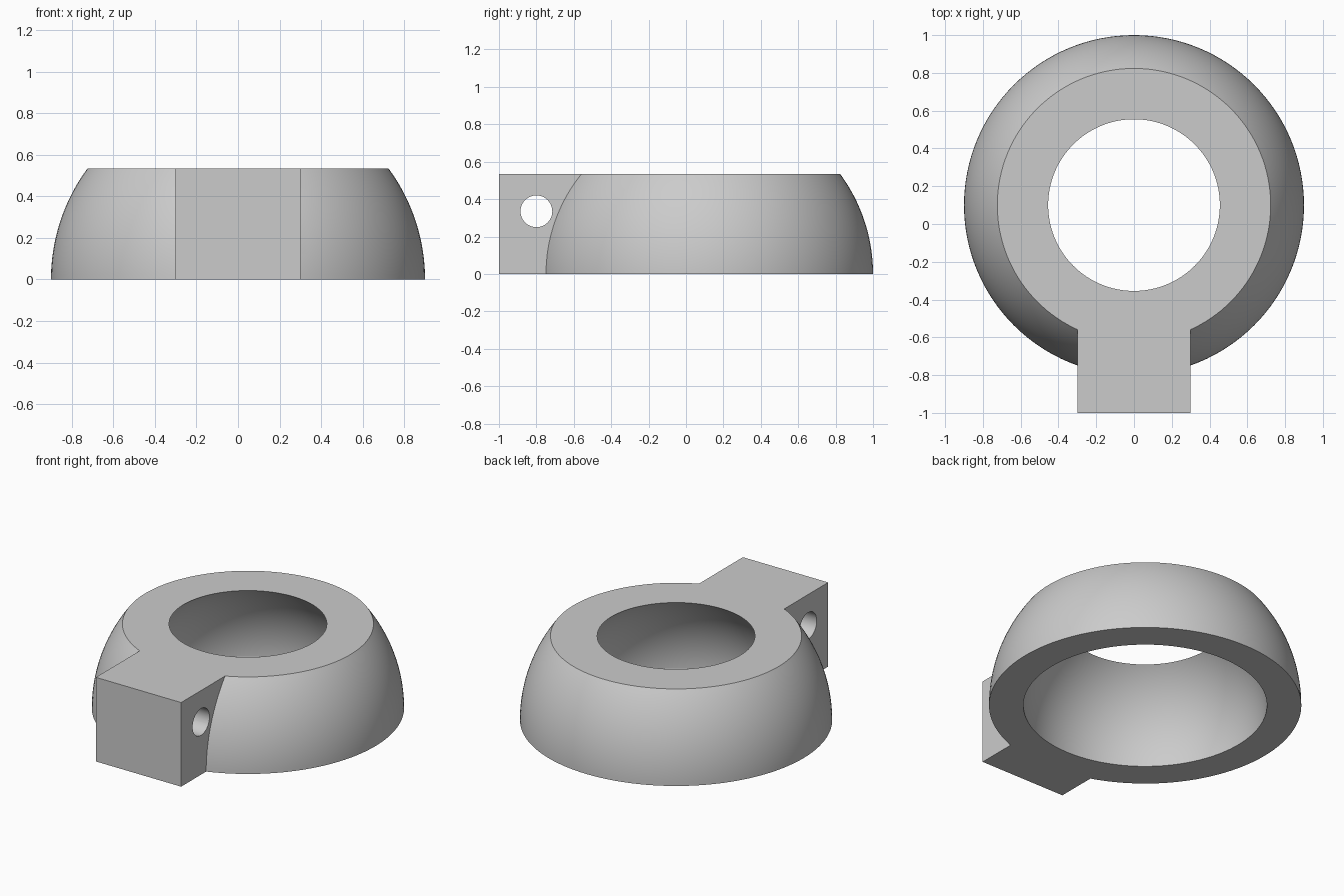
import bpy, bmesh
from math import sin, cos, asin, pi
from mathutils import Matrix, Vector

cube = bpy.data.objects.get("Cube")
if cube:
    bpy.data.objects.remove(cube, do_unlink=True)

HEIGHT = 0.535
CENTRE = Vector((0, 0.1, 0))
OUTER, INNER = 0.9, 0.702

grey = bpy.data.materials.new("plain grey")
grey.use_nodes = True
grey.diffuse_color = (0.6, 0.6, 0.6, 1)
grey.node_tree.nodes["Principled BSDF"].inputs["Base Color"].default_value = (0.6, 0.6, 0.6, 1)


def make_object(name, bm):
    bmesh.ops.recalc_face_normals(bm, faces=bm.faces)
    mesh = bpy.data.meshes.new(name)
    bm.to_mesh(mesh)
    bm.free()
    mesh.materials.append(grey)
    obj = bpy.data.objects.new(name, mesh)
    bpy.context.collection.objects.link(obj)
    return obj


def sphere_slice(name, radius, z0, z1, rings=24, sides=128):
    """Solid slice of a sphere between two heights."""
    bm = bmesh.new()
    a0, a1 = asin(z0 / radius), asin(z1 / radius)
    loops = []
    for i in range(rings + 1):
        a = a0 + (a1 - a0) * i / rings
        z = z0 if i == 0 else z1 if i == rings else radius * sin(a)
        loops.append([bm.verts.new(CENTRE + Vector((radius * cos(a) * cos(2 * pi * k / sides),
                                                    radius * cos(a) * sin(2 * pi * k / sides), z)))
                      for k in range(sides)])
    for low, high in zip(loops, loops[1:]):
        for k in range(sides):
            n = (k + 1) % sides
            bm.faces.new((low[k], low[n], high[n], high[k]))
    bm.faces.new(loops[0])
    bm.faces.new(loops[-1])
    return make_object(name, bm)


def combine(target, other, operation):
    mod = target.modifiers.new(other.name, "BOOLEAN")
    mod.object, mod.operation, mod.solver = other, operation, "EXACT"
    bpy.context.view_layer.objects.active = target
    bpy.ops.object.modifier_apply(modifier=mod.name)
    bpy.data.objects.remove(other, do_unlink=True)


# Domed ring body
collar = sphere_slice("domed_collar", OUTER, 0, HEIGHT)

# Square lug at the front
bm = bmesh.new()
bmesh.ops.create_cube(bm, size=1, matrix=Matrix.Translation((0, -0.7, HEIGHT / 2))
                      @ Matrix.Diagonal((0.6, 0.6, HEIGHT, 1)))
combine(collar, make_object("front_lug", bm), "UNION")

# Spherical socket open at top and bottom
combine(collar, sphere_slice("socket_cutter", INNER, -0.1, HEIGHT + 0.08), "DIFFERENCE")

# Pin hole across the lug
bm = bmesh.new()
bmesh.ops.create_cone(bm, cap_ends=True, segments=48, radius1=0.085, radius2=0.085, depth=0.8,
                      matrix=Matrix.Translation((0, -0.8, 0.335)) @ Matrix.Rotation(pi / 2, 4, "Y"))
combine(collar, make_object("pin_hole_cutter", bm), "DIFFERENCE")

# Smooth curves with sharp rims
bpy.ops.object.select_all(action="DESELECT")
collar.select_set(True)
bpy.context.view_layer.objects.active = collar
bpy.ops.object.shade_smooth_by_angle(angle=pi / 6)
